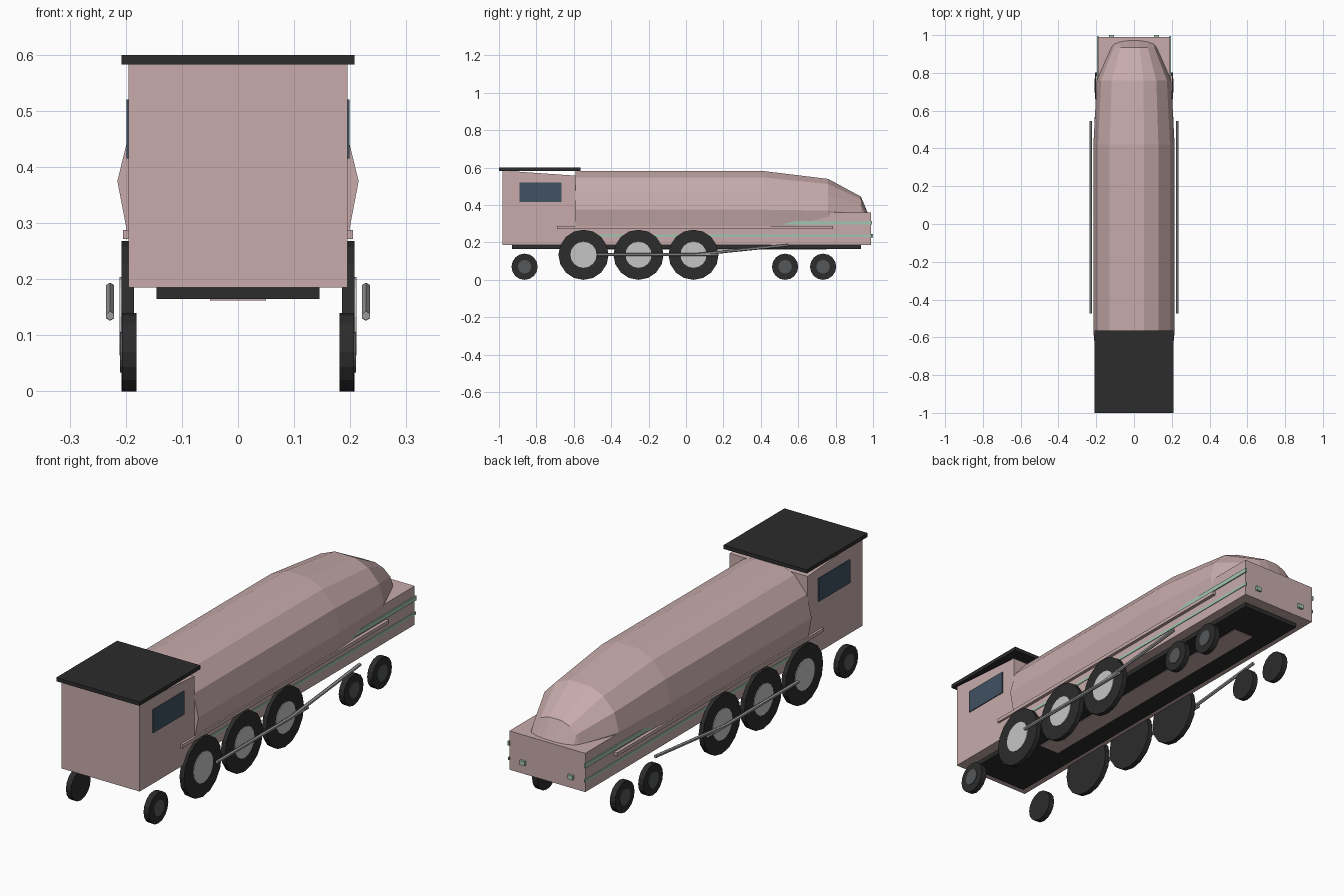
import bpy, bmesh, math
from mathutils import Matrix, Vector

cube = bpy.data.objects.get("Cube")
if cube:
    bpy.data.objects.remove(cube, do_unlink=True)


def material(name, r, g, b):
    m = bpy.data.materials.new(name)
    m.diffuse_color = (r, g, b, 1)
    m.use_nodes = True
    for node in m.node_tree.nodes:
        if node.type == 'BSDF_PRINCIPLED':
            node.inputs["Base Color"].default_value = (r, g, b, 1)
    return m


PINK = material("dusty_pink", .58, .41, .41)
BLACK = material("soft_black", .025, .025, .025)
LIGHT = material("light_grey", .56, .56, .56)
DARK = material("dark_grey", .09, .095, .1)
STEEL = material("steel_grey", .33, .33, .33)
GLASS = material("window_blue", .05, .085, .12)
GREEN = material("pale_green", .36, .56, .43)


def finish(name, bm, mat):
    bmesh.ops.recalc_face_normals(bm, faces=bm.faces)
    mesh = bpy.data.meshes.new(name)
    bm.to_mesh(mesh)
    bm.free()
    mesh.materials.append(mat)
    ob = bpy.data.objects.new(name, mesh)
    bpy.context.collection.objects.link(ob)
    return ob


def loft(name, rings, mat):
    bm = bmesh.new()
    rows = [[bm.verts.new(p) for p in ring] for ring in rings]
    n = len(rows[0])
    for a, b in zip(rows, rows[1:]):
        for i in range(n):
            j = (i + 1) % n
            bm.faces.new((a[i], a[j], b[j], b[i]))
    bm.faces.new(rows[0])
    bm.faces.new(rows[-1])
    return finish(name, bm, mat)


def box(name, xs, ys, zs, mat):
    rings = [[(xs[0], y, zs[0]), (xs[1], y, zs[0]),
              (xs[1], y, zs[1]), (xs[0], y, zs[1])] for y in ys]
    return loft(name, rings, mat)


def rod(name, start, end, r, sides, mat):
    a, b = Vector(start), Vector(end)
    d = b - a
    bm = bmesh.new()
    turn = d.to_track_quat('Z', 'Y').to_matrix().to_4x4()
    bmesh.ops.create_cone(bm, cap_ends=True, segments=sides, radius1=r, radius2=r,
                          depth=d.length, matrix=Matrix.Translation((a + b) / 2) @ turn)
    return finish(name, bm, mat)


# Cab with a top that slopes gently to the rear, and its flat roof
loft("cab", [[(-.195, y, .185), (.195, y, .185), (.195, y, top), (-.195, y, top)]
             for y, top in ((-.98, .584), (-.59, .557))], PINK)
box("cab_roof", (-.208, .208), (-1, -.565), (.583, .6), BLACK)

# Long body box and underframe
box("body_box", (-.19, .19), (-.6, .99), (.185, .36), PINK)
box("underframe", (-.145, .145), (-.93, .935), (.165, .186), BLACK)
box("belly_plate", (-.05, .05), (-.58, .75), (.162, .166), PINK)

# Faceted boiler casing: half profile as (width, height above or below the middle)
half = [(.92, -.43), (1, 0), (.885, .48), (.6, .82), (.25, .98)]
profile = half + [(-u, v) for u, v in reversed(half)]


def ring(y, w, mid, h):
    return [(u * w, y, mid + v * h) for u, v in profile]


nose = [(u * .12, .935 + .038 * math.sqrt(1 - u * u), .358) for u, v in profile]
loft("boiler_casing", [ring(-.59, .215, .375, .21), ring(.42, .215, .375, .21),
                       ring(.76, .197, .37, .173), ring(.935, .12, .357, .09), nose], PINK)

# Parts repeated on both sides
for side, s in (("left", 1), ("right", -1)):
    box(side + "_window", (s * .19, s * .199), (-.89, -.665), (.415, .52), GLASS)
    box(side + "_running_board", (s * .18, s * .205), (-.69, .785), (.272, .288), PINK)
    box(side + "_upper_stripe", (s * .187, s * .195), (.43, .995), (.295, .315), GREEN)
    box(side + "_lower_stripe", (s * .187, s * .193), (-.58, .995), (.23, .243), GREEN)
    box(side + "_rear_lamp", (s * .107, s * .133), (.985, 1), (.226, .246), GREEN)

    for i, y in enumerate((-.548, -.254, .04)):
        rod(f"{side}_driving_wheel_{i}", (s * .185, y, .134), (s * .208, y, .134), .134, 16, BLACK)
        rod(f"{side}_driving_hub_{i}", (s * .2, y, .134), (s * .211, y, .134), .07, 16, LIGHT)
    for i, y in enumerate((-.863, .53, .733)):
        rod(f"{side}_small_wheel_{i}", (s * .181, y, .07), (s * .207, y, .07), .07, 16, BLACK)
        rod(f"{side}_small_hub_{i}", (s * .2, y, .07), (s * .21, y, .07), .036, 16, DARK)

    rod(side + "_coupling_rod", (s * .228, -.475, .135), (s * .228, .17, .135), .008, 6, STEEL)
    rod(side + "_main_rod", (s * .228, .04, .134), (s * .228, .545, .186), .008, 6, STEEL)
